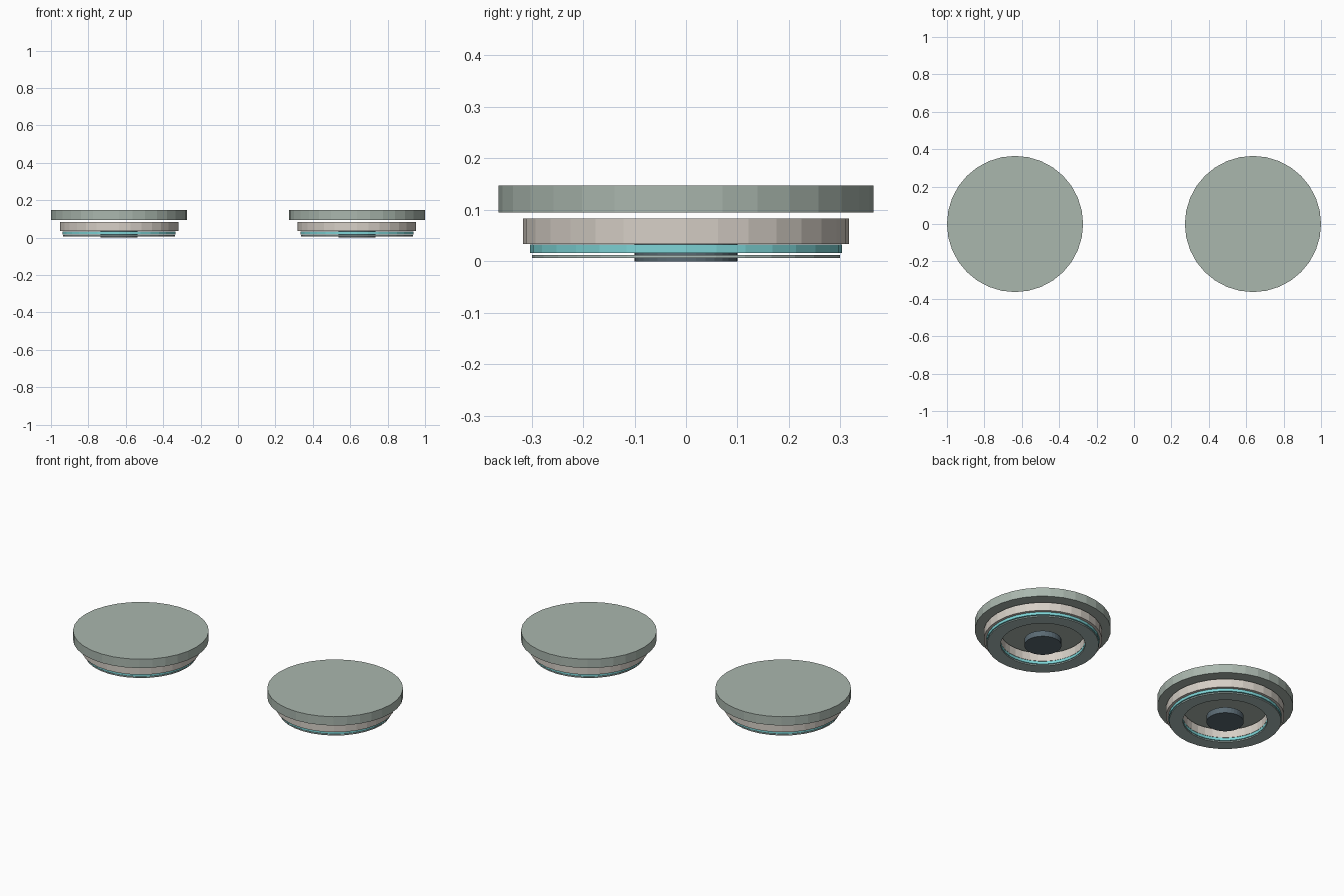
import bpy, bmesh
from math import cos, sin, tau

cube = bpy.data.objects.get("Cube")
if cube:
    bpy.data.objects.remove(cube, do_unlink=True)

SIDES = 32
OFFSET = 0.636


def material(name, rgb):
    """Flat colour given as 0-255 display values, stored as linear."""
    col = [((c / 255 + 0.055) / 1.055) ** 2.4 for c in rgb] + [1]
    mat = bpy.data.materials.new(name)
    mat.use_nodes = True
    mat.diffuse_color = col
    mat.node_tree.nodes["Principled BSDF"].inputs["Base Color"].default_value = col
    return mat


sage = material("sage_grey", (170, 183, 174))
beige = material("warm_beige", (214, 207, 198))
teal = material("bright_teal", (126, 212, 214))
steel = material("pale_steel", (172, 190, 186))
slate = material("dark_slate", (90, 106, 115))


def round_part(name, x, outer, z0, z1, mat, inner=0):
    """Solid disc, or a flat ring when an inner radius is given."""
    bm = bmesh.new()

    def loop(r, z):
        return [bm.verts.new((r * cos(tau * i / SIDES), r * sin(tau * i / SIDES), z))
                for i in range(SIDES)]

    loops = [loop(outer, z0), loop(outer, z1)]
    if inner:
        loops += [loop(inner, z1), loop(inner, z0)]
        pairs = zip(loops, loops[1:] + loops[:1])
    else:
        bm.faces.new(loops[0][::-1])
        bm.faces.new(loops[1])
        pairs = [loops]
    for a, b in pairs:
        for i in range(SIDES):
            j = (i + 1) % SIDES
            bm.faces.new((a[i], a[j], b[j], b[i]))
    bmesh.ops.recalc_face_normals(bm, faces=bm.faces)
    mesh = bpy.data.meshes.new(name)
    bm.to_mesh(mesh)
    bm.free()
    mesh.materials.append(mat)
    obj = bpy.data.objects.new(name, mesh)
    obj.location.x = x
    bpy.context.collection.objects.link(obj)


# Two identical stacks: cap above three rings around a small hub
HOLE = 0.226
for side, x in (("left", OFFSET), ("right", -OFFSET)):
    round_part(side + "_top_cap", x, 0.364, 0.095, 0.1475, sage)
    round_part(side + "_body_ring", x, 0.317, 0.034, 0.0835, beige, HOLE)
    round_part(side + "_glow_ring", x, 0.303, 0.0165, 0.0325, teal, HOLE)
    round_part(side + "_base_ring", x, 0.2995, 0.006, 0.0126, steel, HOLE)
    round_part(side + "_hub", x, 0.0997, 0, 0.034, slate)
